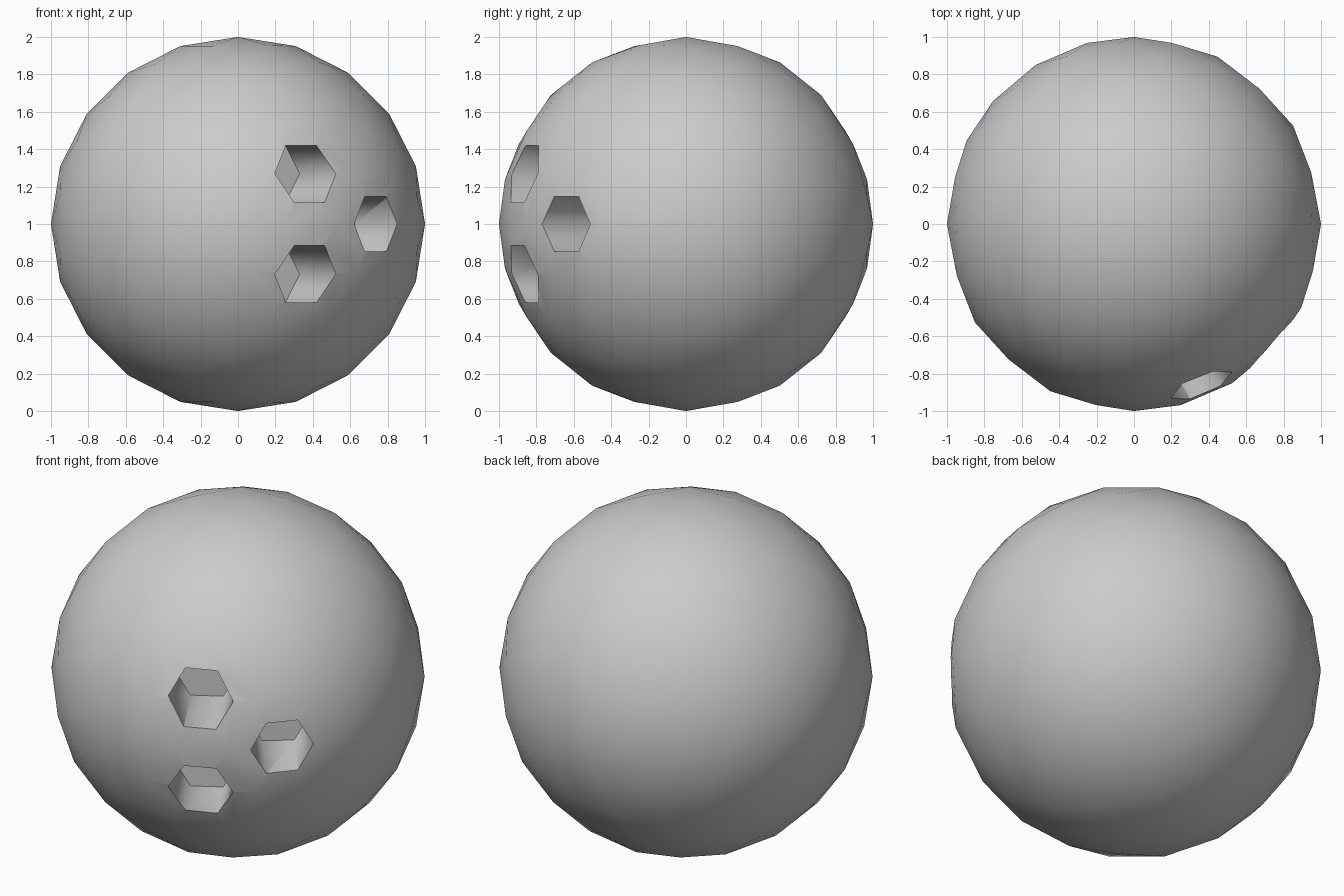
import bpy
from math import radians, sin, cos
from mathutils import Matrix, Vector

if "Cube" in bpy.data.objects:
    bpy.data.objects.remove(bpy.data.objects["Cube"])

FLOOR, OUTER = 0.56, 1.2   # hole floor and cutter end, measured along the hole axis

# Low-poly ball, turned so its five-fold pole faces the front
bpy.ops.mesh.primitive_ico_sphere_add(subdivisions=3, radius=1, location=(0, 0, 1),
                                      rotation=(radians(90), 0, 0))
ball = bpy.context.object
ball.name = "ball"


def drill(azimuth, side, z, radius):
    """Cut a six-sided blind hole with a horizontal axis into the ball."""
    a = radians(azimuth)
    axis = Vector((sin(a), -cos(a), 0))
    across = Vector((cos(a), sin(a), 0))
    turn = Matrix((Vector((0, 0, 1)), across, -axis)).transposed().to_4x4()
    centre = across * side + axis * (FLOOR + OUTER) / 2 + Vector((0, 0, z))
    bpy.ops.mesh.primitive_cylinder_add(vertices=6, radius=radius, depth=OUTER - FLOOR)
    cutter = bpy.context.object
    cutter.name = "hole_cutter"
    cutter.hide_render = True
    cutter.matrix_world = Matrix.Translation(centre) @ turn
    bpy.context.view_layer.update()
    mod = ball.modifiers.new("hole", 'BOOLEAN')
    mod.operation = 'DIFFERENCE'
    mod.solver = 'EXACT'
    mod.object = cutter
    bpy.context.view_layer.objects.active = ball
    bpy.ops.object.modifier_apply(modifier=mod.name)
    bpy.data.objects.remove(cutter)


# Two finger holes, mirrored above and below the middle
for s in (1, -1):
    drill(30, -0.119, 1 + s * 0.268, 0.176)
# Thumb hole
drill(38, 0.186, 1, 0.17)

# Smooth ball and hole walls, crisp rims and floors
bpy.ops.object.select_all(action='DESELECT')
ball.select_set(True)
bpy.context.view_layer.objects.active = ball
bpy.ops.object.shade_smooth_by_angle(angle=radians(66))
